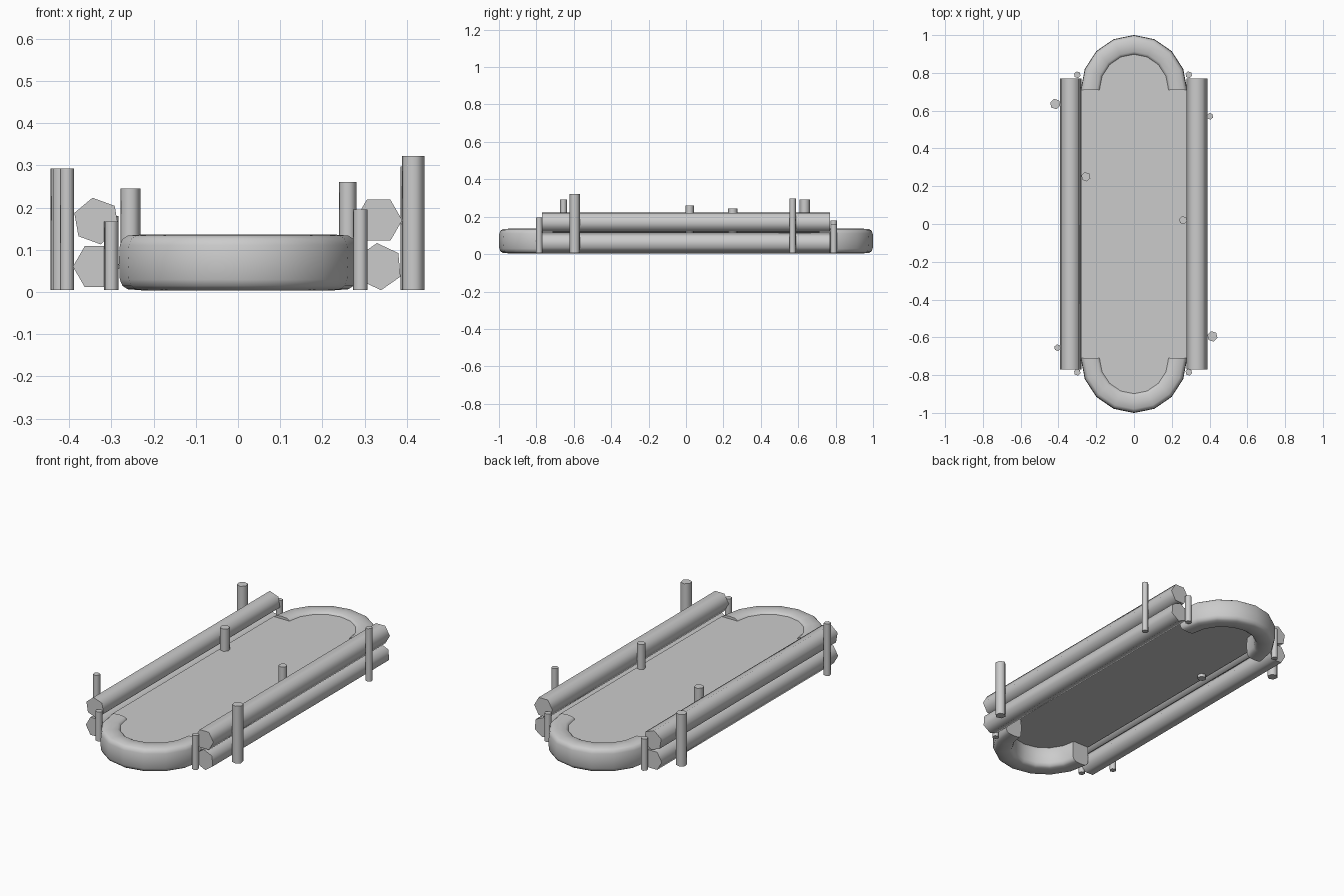
import bpy, bmesh
from math import sin, cos, pi, radians
from mathutils import Matrix

cube = bpy.data.objects.get("Cube")
if cube:
    bpy.data.objects.remove(cube, do_unlink=True)

grey = bpy.data.materials.new("plain_grey")
grey.use_nodes = True
GREY = (0.6, 0.6, 0.6, 1)
grey.diffuse_color = GREY
grey.node_tree.nodes["Principled BSDF"].inputs["Base Color"].default_value = GREY


def finish(name, bm, smooth=None):
    mesh = bpy.data.meshes.new(name)
    bm.to_mesh(mesh)
    bm.free()
    obj = bpy.data.objects.new(name, mesh)
    bpy.context.collection.objects.link(obj)
    mesh.materials.append(grey)
    if smooth:
        bpy.ops.object.select_all(action='DESELECT')
        obj.select_set(True)
        bpy.context.view_layer.objects.active = obj
        bpy.ops.object.shade_smooth_by_angle(angle=radians(smooth))
    return obj


def hex_prism(name, radius, length, matrix):
    bm = bmesh.new()
    bmesh.ops.create_cone(bm, cap_ends=True, segments=6, radius1=radius,
                          radius2=radius, depth=length, matrix=matrix)
    return finish(name, bm, 65)


def log(name, x, z, turn, radius=0.056):
    m = (Matrix.Translation((x, 0, z)) @ Matrix.Rotation(pi / 2, 4, 'X')
         @ Matrix.Rotation(radians(turn), 4, 'Z'))
    hex_prism(name, radius, 1.54, m)


def post(name, x, y, radius, top, bottom=0.005):
    m = Matrix.Translation((x, y, (top + bottom) / 2))
    bm_turn = Matrix.Rotation(radians(12), 4, 'Z')
    hex_prism(name, radius, top - bottom, m @ bm_turn)


def spow(v, p):
    return abs(v) ** p * (1 if v >= 0 else -1)


def end_arch(name, side):
    # Rounded tube section swept around a half circle
    bm = bmesh.new()
    rings = []
    for i in range(9):
        a = pi * i / 8
        ring = []
        for j in range(16):
            t = 2 * pi * j / 16
            r = 0.229 + 0.053 * spow(cos(t), 0.5)
            z = 0.07 + 0.066 * spow(sin(t), 0.5)
            ring.append(bm.verts.new((r * cos(a), side * (0.71 + 1.03 * r * sin(a)), z)))
        rings.append(ring)
    for r0, r1 in zip(rings, rings[1:]):
        for j in range(16):
            k = (j + 1) % 16
            bm.faces.new((r0[j], r0[k], r1[k], r1[j]))
    bm.faces.new(rings[0])
    bm.faces.new(rings[-1])
    bmesh.ops.recalc_face_normals(bm, faces=bm.faces)
    finish(name, bm, 50)


# Bed surface: one sheet with rounded ends
bm = bmesh.new()
outline = []
for side in (1, -1):
    outline.append((side * 0.28, side * 0.71))
    for i in range(9):
        a = pi * i / 8
        outline.append((side * 0.23 * cos(a), side * (0.71 + 0.24 * sin(a))))
    outline.append((side * -0.28, side * 0.71))
bm.faces.new([bm.verts.new((x, y, 0.122)) for x, y in outline])
finish("bed_surface", bm)

# Curved ends
end_arch("back_arch", 1)
end_arch("front_arch", -1)

# Stacked side logs
log("right_lower_log", -0.335, 0.06, 30)
log("right_upper_log", -0.335, 0.168, 10)
log("left_lower_log", 0.334, 0.06, 5)
log("left_upper_log", 0.333, 0.17, 30)

# Outer stakes holding the logs
post("right_back_stake", -0.417, 0.635, 0.028, 0.292)
post("left_front_stake", 0.415, -0.595, 0.028, 0.322)
post("right_front_stake", -0.405, -0.655, 0.018, 0.292)
post("left_back_stake", 0.402, 0.57, 0.018, 0.297)

# Corner stakes
post("right_front_corner_stake", -0.3, -0.785, 0.018, 0.167)
post("left_front_corner_stake", 0.29, -0.785, 0.018, 0.195)
post("right_back_corner_stake", -0.3, 0.79, 0.018, 0.18)
post("left_back_corner_stake", 0.29, 0.79, 0.018, 0.16)

# Inner stakes standing in the bed
post("right_inner_stake", -0.255, 0.25, 0.025, 0.245, 0.105)
post("left_inner_stake", 0.26, 0.02, 0.022, 0.26, 0.105)
